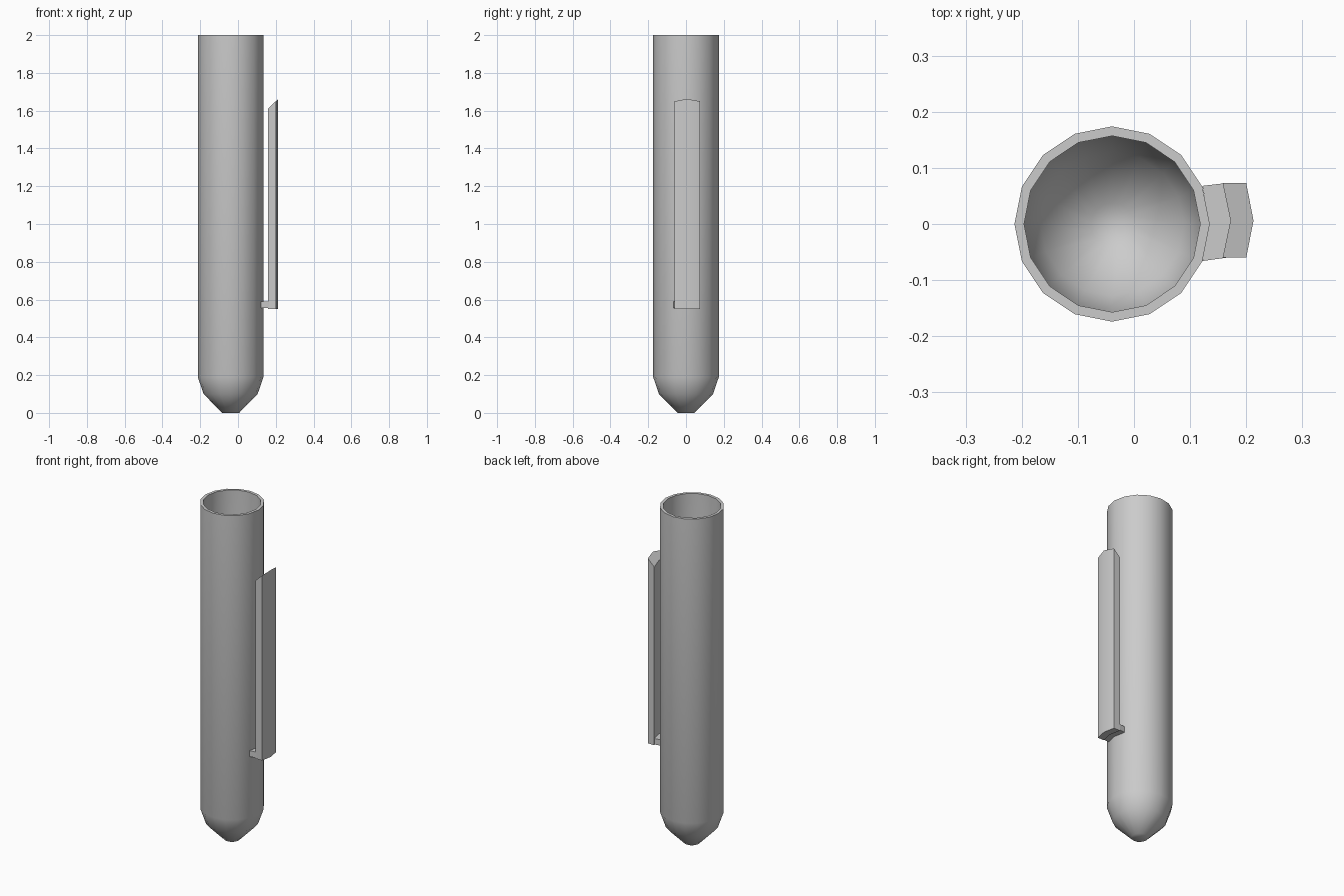
import bpy, bmesh, math

cube = bpy.data.objects.get("Cube")
if cube:
    bpy.data.objects.remove(cube)

grey = bpy.data.materials.new("light_grey")
grey.use_nodes = True
grey.diffuse_color = (0.6, 0.6, 0.6, 1)
grey.node_tree.nodes["Principled BSDF"].inputs["Base Color"].default_value = grey.diffuse_color

AXIS_X, RADIUS, WALL, SIDES = -0.039, 0.174, 0.017, 16


def finish(name, bm, angle):
    bmesh.ops.recalc_face_normals(bm, faces=bm.faces)
    mesh = bpy.data.meshes.new(name)
    bm.to_mesh(mesh)
    bm.free()
    obj = bpy.data.objects.new(name, mesh)
    bpy.context.collection.objects.link(obj)
    mesh.materials.append(grey)
    bpy.ops.object.select_all(action='DESELECT')
    obj.select_set(True)
    bpy.context.view_layer.objects.active = obj
    bpy.ops.object.shade_smooth_by_angle(angle=math.radians(angle))
    return obj


def loft(bm, rings):
    """Join rings of points with quads and close both ends."""
    loops = [[bm.verts.new(p) for p in ring] for ring in rings]
    for a, b in zip(loops, loops[1:]):
        for i in range(len(a)):
            j = (i + 1) % len(a)
            bm.faces.new((a[i], a[j], b[j], b[i]))
    bm.faces.new(loops[0])
    bm.faces.new(loops[-1])


# Hollow barrel: up the outside, over the rim and down the inside
outer = [(0.045, 0), (0.143, 0.1), (RADIUS, 0.19), (RADIUS, 2)]
inner = [(RADIUS - WALL, 2), (RADIUS - WALL, 0.194), (0.128, 0.109), (0.038, 0.017)]
bm = bmesh.new()
loft(bm, [[(AXIS_X + r * math.cos(k * math.tau / SIDES),
            r * math.sin(k * math.tau / SIDES), z) for k in range(SIDES)]
          for r, z in outer + inner])
finish("barrel", bm, 50)

# Clip: long chevron strip with a slanted top
MID_Y = 0.006
chevron = [(0.158, 0.073), (0.2, 0.073), (0.213, MID_Y),
           (0.2, -0.06), (0.158, -0.06), (0.172, MID_Y)]
bm = bmesh.new()
loft(bm, [[(x, y, 0.55) for x, y in chevron],
          [(x, y, 1.61 + (x - 0.158) * 0.95) for x, y in chevron]])
finish("clip", bm, 35)

# Bridge: short curved block joining the clip to the barrel
bridge = [(0.122, 0.068), (0.165, 0.073), (0.178, MID_Y),
          (0.165, -0.06), (0.122, -0.066), (0.134, 0)]
bm = bmesh.new()
loft(bm, [[(x, y, z) for x, y in bridge] for z in (0.555, 0.59)])
finish("clip_bridge", bm, 35)
